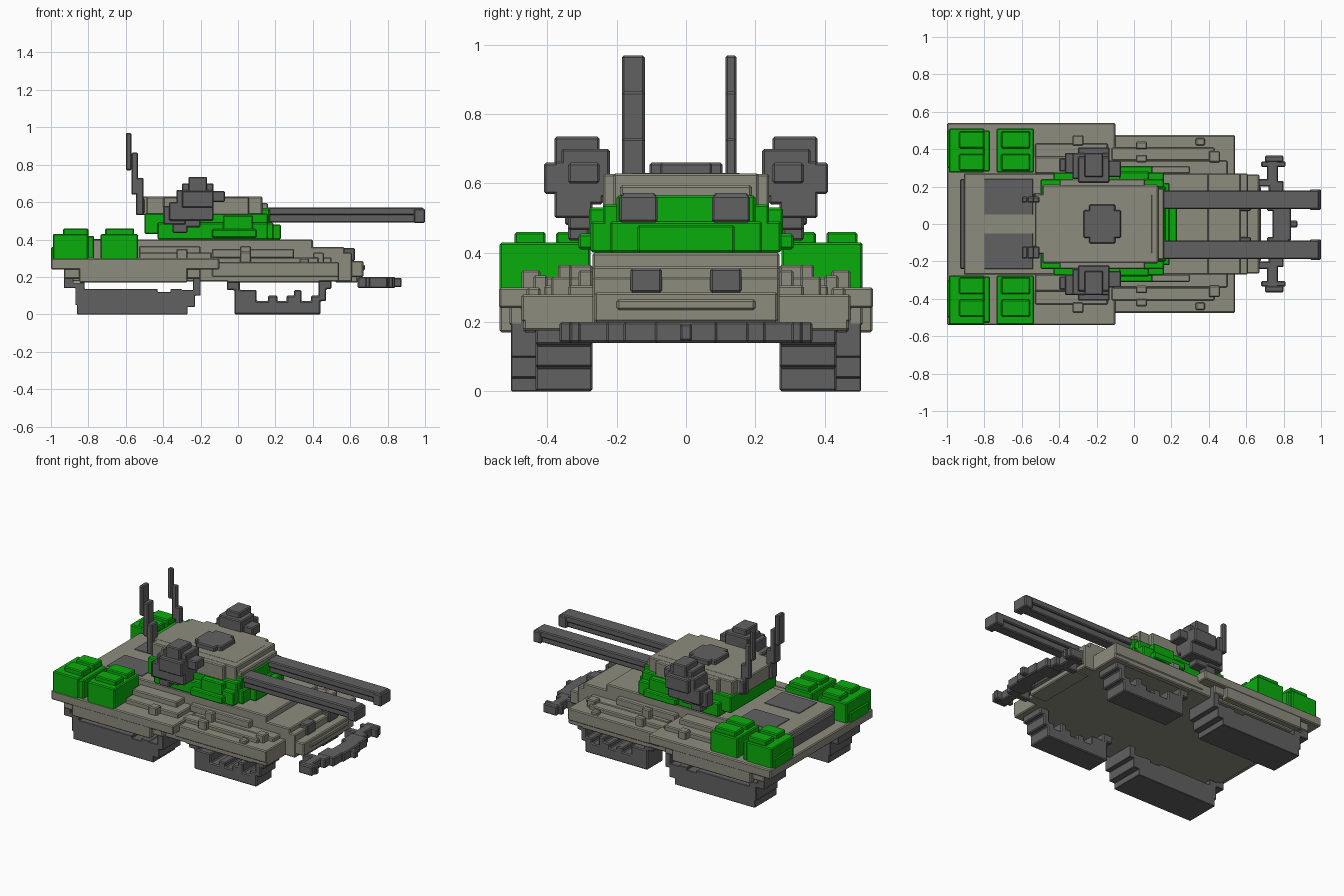
import bpy, bmesh
from mathutils import Matrix, Vector


def material(name, rgb):
    m = bpy.data.materials.new(name)
    m.diffuse_color = (*rgb, 1)
    return m


TAN = material("hull_tan", (0.27, 0.265, 0.21))
GREEN = material("armour_green", (0.003, 0.42, 0.004))
DARK = material("dark_metal", (0.12, 0.12, 0.12))


def finish(name, bm, mat, bevel):
    bmesh.ops.recalc_face_normals(bm, faces=bm.faces)
    me = bpy.data.meshes.new(name)
    bm.to_mesh(me)
    bm.free()
    me.materials.append(mat)
    ob = bpy.data.objects.new(name, me)
    bpy.context.collection.objects.link(ob)
    b = ob.modifiers.new("edge_chamfer", 'BEVEL')
    b.width = bevel
    b.segments = 1
    return ob


def part(name, mat, boxes, mirror=False, bevel=0.006):
    """Blocks given as x0, x1, y0, y1, z0, z1, optionally mirrored over y."""
    bm = bmesh.new()
    for x0, x1, y0, y1, z0, z1 in boxes:
        for s in ((1, -1) if mirror else (1,)):
            c = Vector(((x0 + x1) / 2, s * (y0 + y1) / 2, (z0 + z1) / 2))
            size = Matrix.Diagonal((x1 - x0, abs(y1 - y0), z1 - z0, 1))
            bmesh.ops.create_cube(bm, size=1, matrix=Matrix.Translation(c) @ size)
    return finish(name, bm, mat, bevel)


def profile(name, mat, pts, y0, y1):
    """Side outline in x, z extruded along y."""
    bm = bmesh.new()
    f = bm.faces.new([bm.verts.new((x, y0, z)) for x, z in pts])
    r = bmesh.ops.extrude_face_region(bm, geom=[f])
    vs = [v for v in r["geom"] if isinstance(v, bmesh.types.BMVert)]
    bmesh.ops.translate(bm, verts=vs, vec=(0, y1 - y0, 0))
    return finish(name, bm, mat, 0.006)


# Hull: stepped central body, nose and belly
part("hull_body", TAN, [
    (-0.91, 0.54, -0.47, 0.47, 0.175, 0.25),
    (-0.91, 0.40, -0.27, 0.27, 0.24, 0.40),
    (0.38, 0.57, -0.27, 0.27, 0.22, 0.36),
    (0.50, 0.61, -0.27, 0.27, 0.175, 0.33),
    (0.52, 0.67, -0.265, 0.265, 0.20, 0.285),
    (0.52, 0.64, -0.20, 0.20, 0.17, 0.22),
    (0.60, 0.68, -0.20, 0.20, 0.235, 0.265),
    (-0.10, 0.50, -0.34, 0.34, 0.24, 0.305)])
# Rear and front decks
part("rear_deck", TAN, [(-1.0, -0.10, -0.54, 0.54, 0.24, 0.30)])
part("front_deck", TAN, [(-0.14, 0.54, -0.475, 0.475, 0.20, 0.28)])
part("deck_rims", TAN, [
    (-0.53, -0.14, 0.27, 0.43, 0.29, 0.33),
    (-0.53, -0.20, 0.27, 0.36, 0.32, 0.365),
    (-0.12, 0.43, 0.34, 0.41, 0.27, 0.305),
    (-0.14, 0.30, 0.27, 0.31, 0.30, 0.35)], True)
part("side_skirts", TAN, [
    (-0.85, -0.27, 0.49, 0.538, 0.17, 0.25),
    (-0.93, -0.20, 0.47, 0.51, 0.19, 0.25),
    (-0.06, 0.44, 0.43, 0.47, 0.17, 0.21)], True)
# Deck fittings
part("deck_knobs", TAN, [
    (-0.33, -0.27, 0.42, 0.475, 0.29, 0.35),
    (0.01, 0.07, 0.33, 0.37, 0.29, 0.365),
    (0.01, 0.07, 0.40, 0.44, 0.27, 0.335),
    (0.40, 0.46, 0.33, 0.39, 0.27, 0.33),
    (0.33, 0.38, 0.42, 0.46, 0.27, 0.30)], True)
part("front_lamps", DARK, [(0.55, 0.625, 0.07, 0.16, 0.285, 0.355)], True)
part("engine_covers", DARK, [(-0.80, -0.54, 0.05, 0.24, 0.39, 0.404)], True, 0.002)
part("rear_grille", DARK, [(-0.93, -0.90, -0.24, 0.24, 0.20, 0.375)])

# Track pods
rear = [(-0.93, 0.24), (-0.93, 0.14), (-0.87, 0.14), (-0.87, 0.05), (-0.86, 0.05),
        (-0.86, 0), (-0.27, 0), (-0.27, 0.04), (-0.23, 0.04), (-0.23, 0.10),
        (-0.20, 0.10), (-0.20, 0.24), (-0.24, 0.24), (-0.24, 0.13), (-0.30, 0.13),
        (-0.30, 0.135), (-0.36, 0.135), (-0.36, 0.12), (-0.43, 0.12), (-0.43, 0.135),
        (-0.82, 0.135), (-0.82, 0.17), (-0.88, 0.17), (-0.88, 0.24)]
front = [(-0.06, 0.20), (-0.06, 0.13), (-0.02, 0.13), (-0.02, 0), (0.44, 0),
         (0.44, 0.07), (0.47, 0.07), (0.47, 0.135), (0.50, 0.135), (0.50, 0.20),
         (0.43, 0.20), (0.43, 0.10), (0.39, 0.10), (0.39, 0.07), (0.34, 0.07),
         (0.34, 0.13), (0.30, 0.13), (0.30, 0.10), (0.26, 0.10), (0.26, 0.07),
         (0.21, 0.07), (0.21, 0.10), (0.16, 0.10), (0.16, 0.07), (0.10, 0.07),
         (0.10, 0.13), (0.01, 0.13), (0.01, 0.20)]
for side, s in (("left", 1), ("right", -1)):
    profile(f"rear_track_{side}", DARK, rear, s * 0.275, s * 0.505)
    profile(f"front_track_{side}", DARK, front, s * 0.27, s * 0.435)

# Green storage boxes at the rear corners, the right pair slightly wider
for side, s, outer in (("left", 1, 0.51), ("right", -1, 0.538)):
    boxes = []
    for x0, x1, t0, t1 in ((-0.99, -0.80, -0.935, -0.80), (-0.735, -0.535, -0.71, -0.555)):
        boxes.append((x0, x1, s * 0.275, s * outer, 0.28, 0.43))
        boxes += [(t0, t1, s * y, s * (y + 0.09), 0.42, 0.46) for y in (0.285, 0.405)]
    boxes.append((-0.82, -0.77, s * 0.28, s * (outer - 0.01), 0.29, 0.42))
    boxes.append((-1.0, -0.97, s * 0.30, s * 0.50, 0.29, 0.36))
    part(f"storage_boxes_{side}", GREEN, boxes)

# Turret base, stepped in plan
part("turret_base", GREEN, [
    (-0.50, 0.16, -0.24, 0.24, 0.43, 0.54),
    (-0.43, 0.23, -0.14, 0.14, 0.40, 0.48),
    (-0.43, 0.19, -0.22, 0.22, 0.40, 0.49),
    (-0.43, 0.16, -0.275, 0.275, 0.40, 0.49),
    (-0.14, 0.10, -0.31, 0.31, 0.41, 0.455),
    (-0.08, 0.08, -0.28, 0.28, 0.44, 0.53),
    (-0.02, 0.17, -0.20, 0.20, 0.48, 0.565)])
part("turret_roof", TAN, [
    (-0.53, 0.10, -0.16, 0.16, 0.53, 0.63),
    (-0.49, 0.13, -0.21, 0.21, 0.53, 0.629),
    (-0.40, 0.06, -0.24, 0.24, 0.53, 0.628),
    (-0.30, 0.16, -0.19, 0.19, 0.55, 0.595)])
part("roof_hatch", DARK, [
    (-0.27, -0.07, -0.075, 0.075, 0.62, 0.66),
    (-0.24, -0.10, -0.105, 0.105, 0.62, 0.66)])

# Twin cannons
for name, yc in (("cannon_left", 0.13), ("cannon_right", -0.137)):
    part(name, DARK, [
        (0.08, 0.99, yc - 0.05, yc + 0.05, 0.53, 0.572),
        (0.08, 0.98, yc - 0.035, yc + 0.035, 0.49, 0.55),
        (0.94, 1.0, yc - 0.055, yc + 0.055, 0.488, 0.565)])

# Rounded side gun pods, stacked in steps
part("side_guns", DARK, [
    (-0.265, -0.165, 0.25, 0.38, 0.60, 0.735),
    (-0.30, -0.13, 0.22, 0.36, 0.56, 0.70),
    (-0.33, -0.13, 0.24, 0.38, 0.54, 0.665),
    (-0.20, -0.07, 0.25, 0.34, 0.60, 0.66),
    (-0.30, -0.13, 0.23, 0.41, 0.57, 0.66),
    (-0.37, -0.13, 0.27, 0.38, 0.50, 0.60),
    (-0.40, -0.28, 0.28, 0.35, 0.48, 0.58),
    (-0.35, -0.20, 0.27, 0.34, 0.465, 0.55),
    (-0.35, -0.27, 0.28, 0.34, 0.435, 0.55)], True)

# Leaning rear masts
for name, yc, w in (("mast_left", 0.13, 0.016), ("mast_right", -0.152, 0.033)):
    part(name, DARK, [
        (-0.545, -0.505, yc - w, yc + w, 0.53, 0.73),
        (-0.57, -0.535, yc - w, yc + w, 0.64, 0.865),
        (-0.60, -0.57, yc - w, yc + w, 0.77, 0.97)])
part("mast_mounts", DARK, [(-0.54, -0.50, 0.115, 0.165, 0.54, 0.62)], True)

# Front bumper bar
part("front_bumper", DARK, [
    (0.74, 0.84, -0.09, 0.09, 0.14, 0.20),
    (0.83, 0.875, -0.018, 0.018, 0.145, 0.195)])
part("bumper_ends", DARK, [
    (0.71, 0.83, 0.07, 0.18, 0.14, 0.20),
    (0.72, 0.80, 0.17, 0.23, 0.14, 0.20),
    (0.64, 0.77, 0.20, 0.24, 0.14, 0.20),
    (0.71, 0.77, 0.22, 0.34, 0.14, 0.20),
    (0.68, 0.81, 0.305, 0.335, 0.14, 0.20),
    (0.70, 0.80, 0.33, 0.365, 0.14, 0.20)], True)
